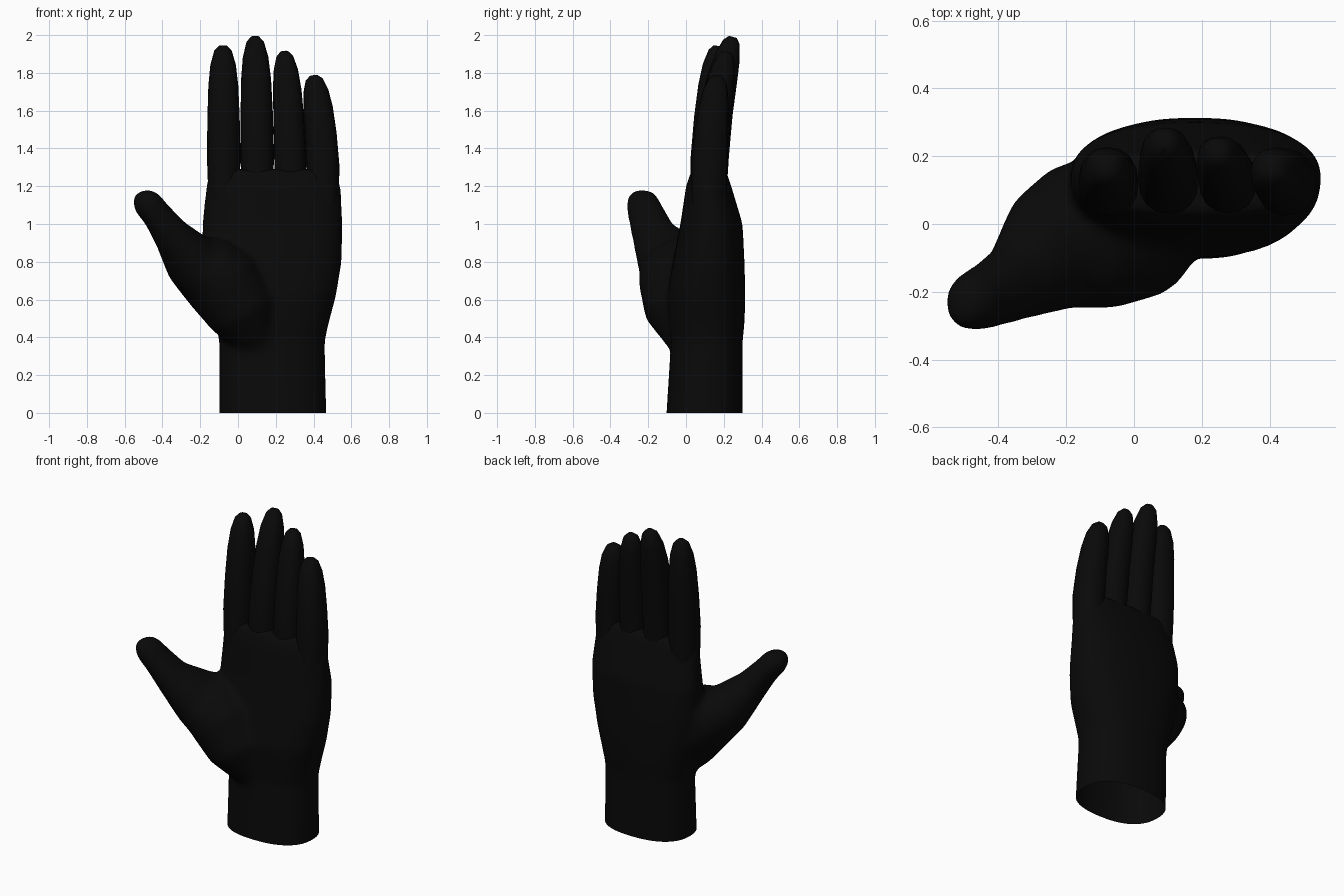
import bpy, bmesh, math
from mathutils import Vector

cube = bpy.data.objects.get("Cube")
if cube:
    bpy.data.objects.remove(cube)

black = bpy.data.materials.new("soft_black")
black.use_nodes = True
shade_value = 0.0027
colour = (shade_value, shade_value, shade_value, 1)
black.diffuse_color = colour
black.node_tree.nodes["Principled BSDF"].inputs["Base Color"].default_value = colour


def add_tube(bm, path, sides, power, upright=False):
    """Loft closed rings along stations of (x, y, z, half width, half depth)."""
    centres = [Vector(station[:3]) for station in path]
    last = len(path) - 1
    rings = []
    for i, (centre, station) in enumerate(zip(centres, path)):
        along = (centres[min(i + 1, last)] - centres[max(i - 1, 0)]).normalized()
        if upright:
            along = Vector((0, 0, 1))
        side = Vector((0, 1, 0)).cross(along).normalized()
        deep = along.cross(side)
        ring = []
        for k in range(sides):
            angle = math.tau * k / sides
            u, v = (math.copysign(abs(f) ** (2 / power), f)
                    for f in (math.cos(angle), math.sin(angle)))
            ring.append(bm.verts.new(centre + side * u * station[3] + deep * v * station[4]))
        rings.append(ring)
    for low, high in zip(rings, rings[1:]):
        for k in range(sides):
            n = (k + 1) % sides
            bm.faces.new((low[k], low[n], high[n], high[k]))
    bm.faces.new(rings[0][::-1])
    bm.faces.new(rings[-1])


def make_object(name, bm):
    mesh = bpy.data.meshes.new(name)
    bm.to_mesh(mesh)
    bm.free()
    mesh.materials.append(black)
    obj = bpy.data.objects.new(name, mesh)
    bpy.context.collection.objects.link(obj)
    return obj


def shade_smooth(obj):
    bpy.ops.object.select_all(action='DESELECT')
    obj.select_set(True)
    bpy.context.view_layer.objects.active = obj
    bpy.ops.object.shade_smooth_by_angle(angle=math.radians(50))


# Wrist and palm: (height, right edge, left edge, palm side, back)
palm_sections = [
    (-0.1, -0.1, 0.47, -0.11, 0.3),
    (0.38, -0.1, 0.46, -0.08, 0.3),
    (0.47, -0.12, 0.48, -0.09, 0.31),
    (0.62, -0.16, 0.52, -0.1, 0.315),
    (0.8, -0.19, 0.55, -0.07, 0.31),
    (1, -0.19, 0.555, -0.03, 0.3),
    (1.2, -0.17, 0.545, 0, 0.24),
    (1.29, -0.15, 0.52, 0.03, 0.21),
]
palm_path = [((right + left) / 2, (front + back) / 2, z, (left - right) / 2, (back - front) / 2)
             for z, right, left, front, back in palm_sections]

# Thumb grows out of a full, fleshy base along a slanted path
thumb_path = [
    (0.11, 0.03, 0.37, 0.12, 0.12),
    (0.02, -0.02, 0.54, 0.19, 0.2),
    (-0.08, -0.02, 0.69, 0.21, 0.23),
    (-0.17, -0.04, 0.76, 0.19, 0.22),
    (-0.25, -0.08, 0.81, 0.15, 0.19),
    (-0.35, -0.17, 0.94, 0.1, 0.12),
    (-0.43, -0.21, 1.05, 0.08, 0.1),
    (-0.48, -0.23, 1.11, 0.08, 0.09),
    (-0.51, -0.24, 1.15, 0.06, 0.07),
    (-0.52, -0.24, 1.17, 0.03, 0.04),
]
bm = bmesh.new()
add_tube(bm, palm_path, sides=28, power=2.4, upright=True)
add_tube(bm, thumb_path, sides=20, power=2)
palm = make_object("palm_and_thumb", bm)

# Fuse both volumes into one soft skin
remesh = palm.modifiers.new("fuse", 'REMESH')
remesh.mode = 'VOXEL'
remesh.voxel_size = 0.016
soften = palm.modifiers.new("soften", 'SMOOTH')
soften.factor = 0.5
soften.iterations = 18
bpy.context.view_layer.update()
fused = palm.evaluated_get(bpy.context.evaluated_depsgraph_get())
bm = bmesh.new()
bm.from_mesh(fused.to_mesh())
fused.to_mesh_clear()
palm.modifiers.clear()

# Open the wrist with a clean cut at ground level
bmesh.ops.bisect_plane(bm, geom=bm.verts[:] + bm.edges[:] + bm.faces[:],
                       plane_co=(0, 0, 0), plane_no=(0, 0, 1), clear_inner=True)
bm.to_mesh(palm.data)
bm.free()
shade_smooth(palm)

# Shared finger outline: (fraction of length, fraction of full width)
finger_outline = [(0, 0.9), (0.3, 1), (0.55, 0.96), (0.75, 0.89),
                  (0.88, 0.76), (0.97, 0.52), (1, 0.25)]
finger_root = Vector((0, 0.118, 1.1))


def make_finger(name, root_x, tip_x, tip_z, bend, half_width):
    """Taper a finger that curves backwards and sideways towards its tip."""
    path = []
    for t, scale in finger_outline:
        width = half_width * scale
        path.append((root_x + (tip_x - root_x) * t * t,
                     finger_root.y + bend * t * t,
                     finger_root.z + (tip_z - finger_root.z) * t,
                     width, width * (1.15 - 0.17 * t)))
    bm = bmesh.new()
    add_tube(bm, path, sides=16, power=2.3)
    shade_smooth(make_object(name, bm))


make_finger("index_finger", root_x=-0.075, tip_x=-0.08, tip_z=1.943, bend=0.05, half_width=0.089)
make_finger("middle_finger", root_x=0.103, tip_x=0.09, tip_z=1.99, bend=0.13, half_width=0.089)
make_finger("ring_finger", root_x=0.28, tip_x=0.245, tip_z=1.912, bend=0.1, half_width=0.085)
make_finger("little_finger", root_x=0.454, tip_x=0.4, tip_z=1.785, bend=0.05, half_width=0.088)
